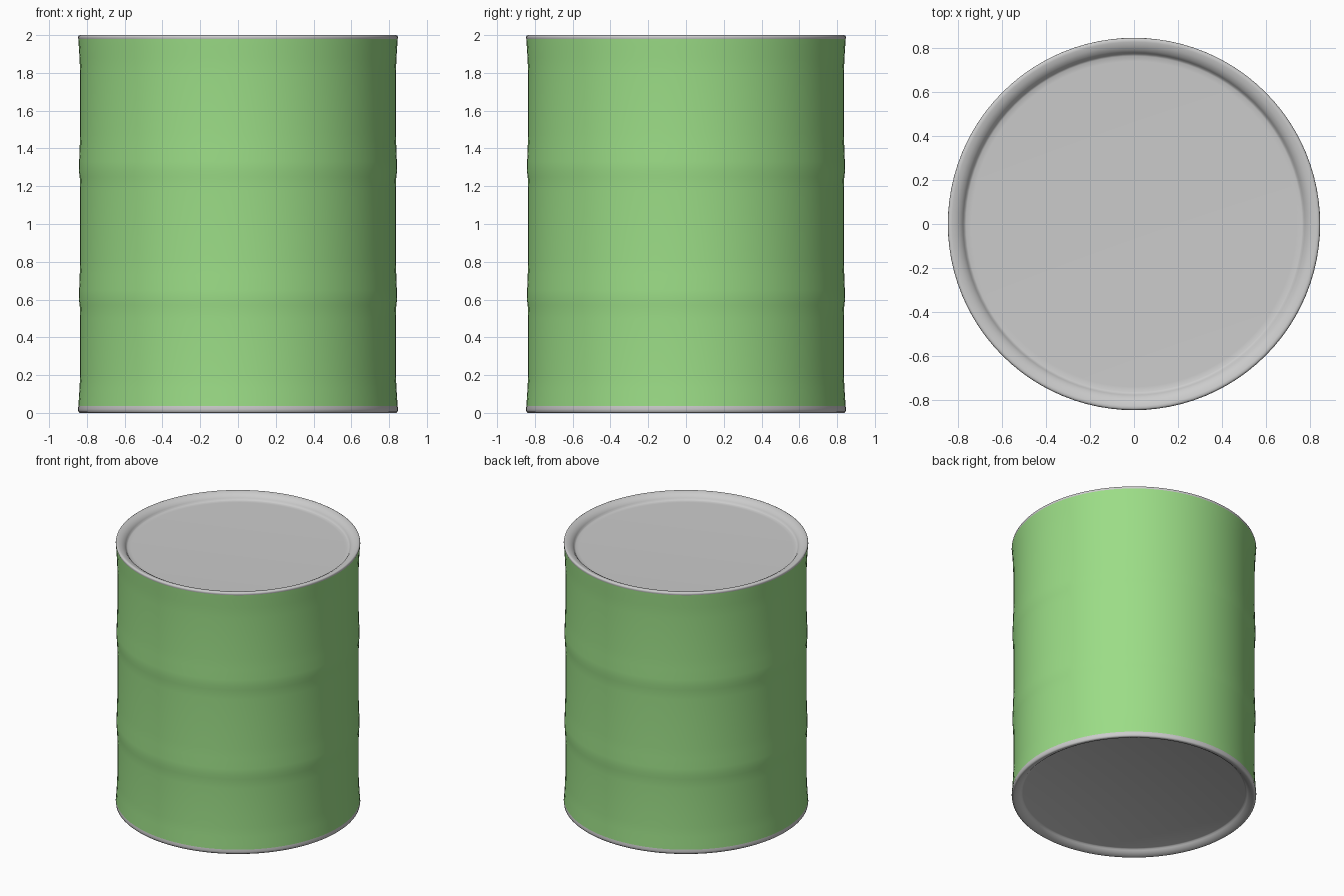
import bpy, bmesh, math

if "Cube" in bpy.data.objects:
    bpy.data.objects.remove(bpy.data.objects["Cube"])

SIDES = 96


def lathe(name, profile, material=None):
    """Spin an (r, z) profile around z; r = 0 ends become closed centres."""
    bm = bmesh.new()
    verts = [bm.verts.new((r, 0, z)) for r, z in profile]
    edges = [bm.edges.new(pair) for pair in zip(verts, verts[1:])]
    bmesh.ops.spin(bm, geom=verts + edges, cent=(0, 0, 0), axis=(0, 0, 1),
                   angle=2 * math.pi, steps=SIDES, use_merge=True)
    bmesh.ops.remove_doubles(bm, verts=bm.verts, dist=0.0002)
    bmesh.ops.recalc_face_normals(bm, faces=bm.faces)
    mesh = bpy.data.meshes.new(name)
    bm.to_mesh(mesh)
    bm.free()
    obj = bpy.data.objects.new(name, mesh)
    bpy.context.collection.objects.link(obj)
    if material:
        mesh.materials.append(material)
    bpy.ops.object.select_all(action='DESELECT')
    obj.select_set(True)
    bpy.context.view_layer.objects.active = obj
    bpy.ops.object.shade_smooth_by_angle(angle=math.radians(50))
    return obj


green = bpy.data.materials.new("green_paint")
green.diffuse_color = (0.33, 0.72, 0.24, 1)
green.use_nodes = True
green.node_tree.nodes["Principled BSDF"].inputs["Base Color"].default_value = green.diffuse_color

# Painted wall: flared ends and two faint rolled hoops
wall = [(0.845, 0.03), (0.843, 0.07), (0.839, 0.13), (0.836, 0.2)]
for z in (0.6, 1.28):
    wall += [(0.836, z - 0.1), (0.838, z - 0.03), (0.842, z),
             (0.841, z + 0.05), (0.838, z + 0.13), (0.836, z + 0.2)]
wall += [(0.836, 1.8), (0.839, 1.88), (0.843, 1.94), (0.845, 1.982)]
lathe("drum_wall", wall, green)

# Grey lid: rolled rim dropping to a recessed disc
lathe("lid", [(0.845, 1.98), (0.847, 1.988), (0.845, 1.996), (0.838, 2.0),
              (0.828, 1.999), (0.81, 1.994), (0.79, 1.983), (0.778, 1.968),
              (0.772, 1.957), (0.764, 1.953), (0.74, 1.952), (0, 1.952)])

# Grey base: matching rim underneath
lathe("base", [(0.845, 0.036), (0.847, 0.02), (0.845, 0.006), (0.838, 0.0),
               (0.828, 0.001), (0.812, 0.006), (0.796, 0.015), (0.785, 0.026),
               (0.778, 0.034), (0.77, 0.037), (0, 0.037)])
